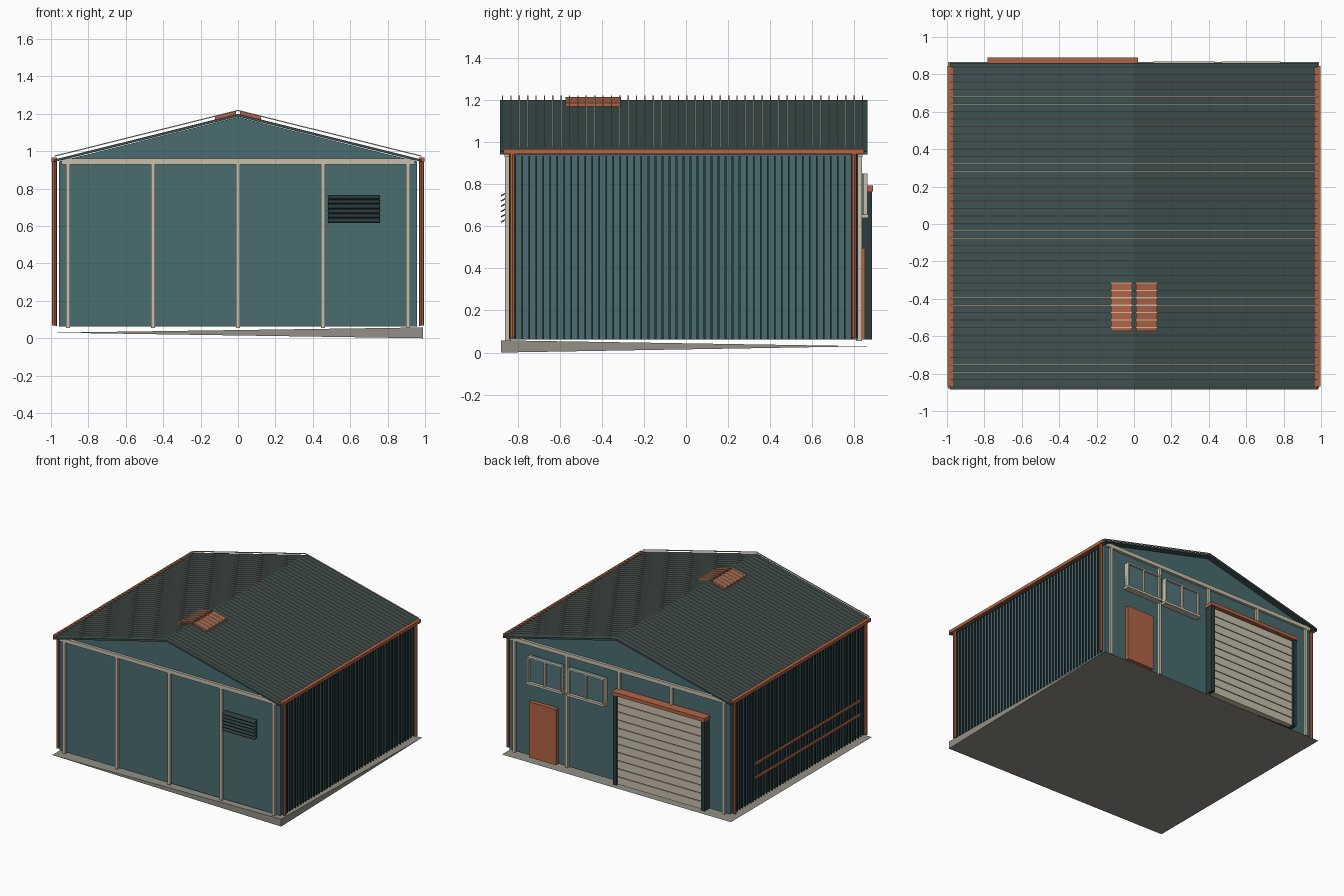
import bpy, bmesh, math
from mathutils import Vector, Matrix

if "Cube" in bpy.data.objects:
    bpy.data.objects.remove(bpy.data.objects["Cube"])


def mat(name, r, g, b):
    m = bpy.data.materials.new(name)
    lin = [((c / 255 + 0.055) / 1.055) ** 2.4 for c in (r, g, b)]
    m.diffuse_color = (*lin, 1)
    m.use_nodes = True
    m.node_tree.nodes["Principled BSDF"].inputs["Base Color"].default_value = m.diffuse_color
    return m


TEAL = mat("teal wall", 74, 108, 112)
ROOF = mat("dark slate roof", 62, 80, 80)
DARK = mat("dark trim", 44, 60, 61)
CREAM = mat("cream steel", 200, 192, 172)
COPPER = mat("copper trim", 178, 100, 70)
CONCRETE = mat("concrete", 146, 144, 134)
GLASS = mat("window glass", 82, 116, 122)

YC = -0.012            # building centre line
YF, YB = -0.842, 0.818  # wall planes
EAVE, RIDGE, HALF = 0.955, 1.2, 0.985
SLOPE = math.atan2(RIDGE - EAVE, HALF)


def finish(bm, name, material):
    bmesh.ops.recalc_face_normals(bm, faces=bm.faces)
    me = bpy.data.meshes.new(name)
    bm.to_mesh(me)
    bm.free()
    me.materials.append(material)
    ob = bpy.data.objects.new(name, me)
    bpy.context.collection.objects.link(ob)
    return ob


def add_box(bm, x0, x1, y0, y1, z0, z1, rot=None):
    c = Vector(((x0 + x1) / 2, (y0 + y1) / 2, (z0 + z1) / 2))
    m = Matrix.Translation(c) @ (rot or Matrix.Identity(4)) @ Matrix.Diagonal((x1 - x0, y1 - y0, z1 - z0, 1))
    bmesh.ops.create_cube(bm, size=1, matrix=m)


def boxes(name, material, items):
    bm = bmesh.new()
    for it in items:
        add_box(bm, *it)
    return finish(bm, name, material)


def prism(bm, pts, y0, y1):
    f = bm.faces.new([bm.verts.new((x, y0, z)) for x, z in pts])
    r = bmesh.ops.extrude_face_region(bm, geom=[f])
    bmesh.ops.translate(bm, vec=(0, y1 - y0, 0), verts=[v for v in r["geom"] if isinstance(v, bmesh.types.BMVert)])


def pipe(bm, a, b, r, n=8):
    a, b = Vector(a), Vector(b)
    d = b - a
    m = Matrix.Translation((a + b) / 2) @ d.to_track_quat('Z', 'Y').to_matrix().to_4x4()
    bmesh.ops.create_cone(bm, cap_ends=True, segments=n, radius1=r, radius2=r, depth=d.length, matrix=m)


def roof_z(x):
    return RIDGE - abs(x) * (RIDGE - EAVE) / HALF


# ground slab, thick at one corner and tapering to the others
bm = bmesh.new()
for p in [(-0.995, -0.88, .03), (.99, -0.88, 0), (.99, -0.88, .058), (-0.995, .865, .03), (.99, .865, .03)]:
    bm.verts.new(p)
bmesh.ops.convex_hull(bm, input=bm.verts)
finish(bm, "floor_slab", CONCRETE)

# wall body with gables
bm = bmesh.new()
prism(bm, [(-.957, .062), (.957, .062), (.957, .945), (0, 1.183), (-.957, .945)], YF, YB)
finish(bm, "wall_body", TEAL)

# roof sheets
bm = bmesh.new()
prism(bm, [(-HALF, EAVE), (0, RIDGE), (HALF, EAVE), (HALF, EAVE - .013), (0, RIDGE - .015), (-HALF, EAVE - .013)],
      -0.885, 0.862)
finish(bm, "roof_sheets", ROOF)

# raised seams above the roof sheet
bm = bmesh.new()
for i in range(44):
    y = -0.872 + i * 0.0398
    for s in (-1, 1):
        pts = [(0, RIDGE + .015), (0, RIDGE + .021), (s * .98, roof_z(.98) + .021), (s * .98, roof_z(.98) + .015)]
        prism(bm, pts, y - .003, y + .003)
finish(bm, "roof_seams", CREAM)

# side wall cladding ribs
ribs = []
for i in range(49):
    y = YC - .8 + i * 1.6 / 48
    for s in (-1, 1):
        x = s * .971
        ribs.append((x - .004, x + .004, y - .004, y + .004, .065, .935))
boxes("wall_ribs", DARK, ribs)

# gutters and downpipes
gutters = [(s * .983 - .014, s * .983 + .014, -.868, .845, .943, .967) for s in (-1, 1)]
boxes("gutters", COPPER, gutters)
bm = bmesh.new()
for s in (-1, 1):
    for y in (-.825, .8):
        pipe(bm, (s * .982, y, .068), (s * .982, y, .95), .013)
finish(bm, "downpipes", COPPER)

# protective rails on the left wall
bm = bmesh.new()
for z in (.25, .36):
    pipe(bm, (-.982, .53, z), (-.982, -.75, z), .011)
finish(bm, "left_rails", COPPER)

# gable columns and tie beams, front and back
cols = []
for y0, y1 in ((YF - .018, YF + .01), (YB - .01, YB + .018)):
    for x in (-.908, -.454, 0, .454, .908):
        cols.append((x - .011, x + .011, y0, y1, .056, .935))
    cols.append((-.945, .945, y0 - .002, y1 + .002, .93, .96))
boxes("steel_frame", CREAM, cols)

# ridge vent
rv = bmesh.new()
for s in (-1, 1):
    pts = [(s * a, roof_z(a) + h) for a, h in ((.012, -.004), (.122, -.004), (.122, .017), (.012, .017))]
    prism(rv, pts, -.573, -.31)
finish(rv, "ridge_vent", COPPER)

# louvre on the front wall
tilt = Matrix.Rotation(math.radians(30), 4, 'X')
boxes("louvre_back", DARK, [(.485, .755, YF - .006, YF + .005, .62, .76)])
boxes("louvre_slats", DARK, [(.48, .76, -.882, -.848, .625 + i * .025, .631 + i * .025, tilt) for i in range(6)])

# personnel door on the back
boxes("side_door", COPPER, [(.533, .767, YB, .85, .062, .498)])

# back windows: glass, frame, mullion and sill
glass, frame = [], []
for x0, x1 in ((.475, .775), (.11, .425)):
    z0, z1, t = .645, .852, .012
    xm = (x0 + x1) / 2
    glass.append((x0, x1, YB, .846, z0, z1))
    for a, b in ((x0, x0 + t), (xm - t / 2, xm + t / 2), (x1 - t, x1)):
        frame.append((a, b, YB, .862, z0, z1))
    frame.append((x0, x1, YB, .862, z1 - t, z1))
    frame.append((x0 - .008, x1 + .008, YB, .868, z0 - .006, z0 + t))
boxes("window_glass", GLASS, glass)
boxes("window_frames", CREAM, frame)

# roller door: slats, dark gaps, jambs and header
n, z0, z1 = 11, .065, .765
h = (z1 - z0) / n
boxes("roller_slats", CREAM, [(-.752, -.012, YB, .866, z0 + i * h, z0 + (i + 1) * h - .006) for i in range(n)])
boxes("roller_gaps", DARK, [(-.75, -.014, YB, .86, z0, z1)])
boxes("roller_jambs", DARK, [(a, a + .03, YB, .883, .062, .775) for a in (-.778, -.014)])
boxes("roller_header", COPPER, [(-.782, .022, YB, .89, .766, .793)])
